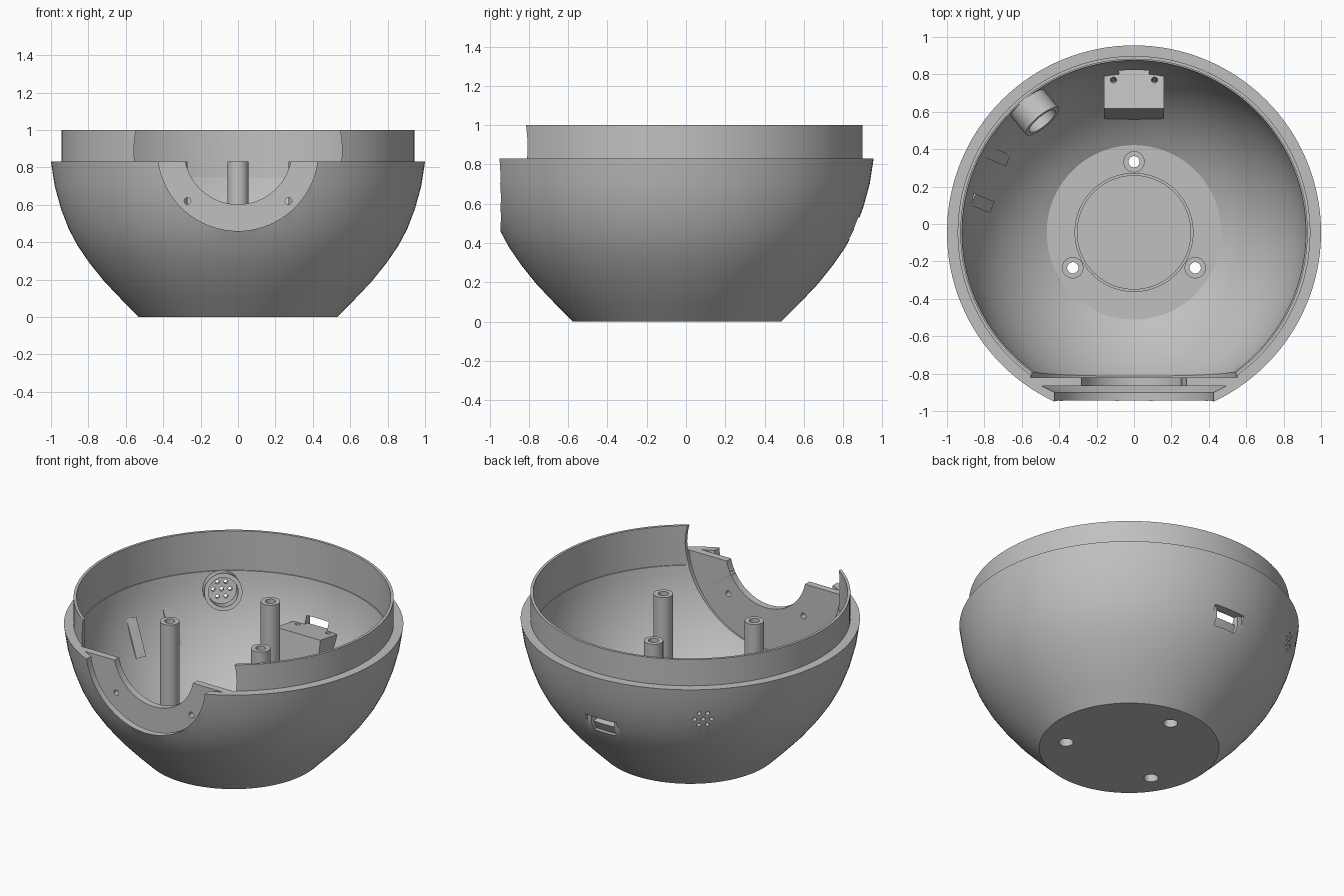
import bpy, bmesh, math
from mathutils import Matrix, Vector

cube = bpy.data.objects.get("Cube")
if cube:
    bpy.data.objects.remove(cube)

CY = -0.045      # y of the bowl axis
FRONT = -0.82    # back face of the flat front wall
RIM = 0.83       # height of the outer rim

grey = bpy.data.materials.new("plain grey")
grey.use_nodes = True
grey.diffuse_color = (0.53, 0.53, 0.53, 1)
grey.node_tree.nodes["Principled BSDF"].inputs["Base Color"].default_value = grey.diffuse_color


def add(name, bm, matrix=None):
    bmesh.ops.recalc_face_normals(bm, faces=bm.faces)
    if matrix:
        bm.transform(matrix)
    mesh = bpy.data.meshes.new(name)
    bm.to_mesh(mesh)
    bm.free()
    mesh.materials.append(grey)
    obj = bpy.data.objects.new(name, mesh)
    bpy.context.collection.objects.link(obj)
    return obj


def lathe(name, points, matrix=None, steps=48, keep_behind=None):
    """Spin a closed (radius, height) outline about z."""
    bm = bmesh.new()
    verts = [bm.verts.new((r, 0, z)) for r, z in points]
    edges = [bm.edges.new((a, b)) for a, b in zip(verts, verts[1:] + verts[:1])
             if a.co.x > 0 or b.co.x > 0]
    bmesh.ops.spin(bm, geom=verts + edges, axis=(0, 0, 1), cent=(0, 0, 0),
                   angle=math.tau, steps=steps, use_merge=False)
    bmesh.ops.remove_doubles(bm, verts=bm.verts, dist=1e-5)
    if keep_behind is not None:
        bmesh.ops.bisect_plane(bm, geom=bm.verts[:] + bm.edges[:] + bm.faces[:],
                               plane_co=(0, keep_behind, 0), plane_no=(0, -1, 0),
                               clear_outer=True)
        bmesh.ops.holes_fill(bm, edges=[e for e in bm.edges if e.is_boundary])
    return add(name, bm, matrix)


def rod(radius, low, high, matrix, steps=20):
    return lathe("cutter", [(0, low), (radius, low), (radius, high), (0, high)], matrix, steps)


def tube(name, outer, inner, low, high, matrix, steps=40):
    return lathe(name, [(inner, low), (outer, low), (outer, high), (inner, high)], matrix, steps)


def box(name, low, high, matrix=None):
    bm = bmesh.new()
    bmesh.ops.create_cube(bm, size=1)
    low, high = Vector(low), Vector(high)
    bm.transform(Matrix.Translation((low + high) / 2) @ Matrix.Diagonal((*(high - low), 1)))
    return add(name, bm, matrix)


def combine(obj, other, operation='DIFFERENCE'):
    other.hide_render = True
    mod = obj.modifiers.new("combine", 'BOOLEAN')
    mod.operation, mod.solver, mod.object = operation, 'EXACT', other
    graph = bpy.context.evaluated_depsgraph_get()
    mesh = bpy.data.meshes.new_from_object(obj.evaluated_get(graph))
    obj.modifiers.clear()
    obj.data = mesh
    bpy.data.objects.remove(other)


axis = Matrix.Translation((0, CY, 0))

# Bowl with stepped lip; spherical hollow with a flat floor, solid at the front wall
outer = [(0, 0), (0.53, 0), (0.62, 0.09), (0.715, 0.19), (0.795, 0.29), (0.857, 0.38),
         (0.905, 0.47), (0.947, 0.58), (0.98, 0.7), (1, RIM), (0.943, RIM), (0.943, 1), (0, 1)]
floor, ledge, radius, centre = 0.05, 0.745, 0.926, 0.85
start, end = (math.asin((z - centre) / radius) for z in (floor, ledge))
arc = [start + (end - start) * i / 16 for i in range(17)]
inner = ([(0, floor)]
         + [(radius * math.cos(t), centre + radius * math.sin(t)) for t in arc]
         + [(0.926, ledge), (0.926, 1.2), (0, 1.2)])
bowl = lathe("bowl", outer, axis, 128)
combine(bowl, lathe("cavity", inner, axis, 128, FRONT - CY))

# Front opening: gap in the lip, round clearance behind the wall,
# then a round recess, a flared slot and a smaller hole through the wall
socket = Matrix.Translation((0, 0, 0.89)) @ Matrix.Rotation(-math.pi / 2, 4, 'X')
combine(bowl, box("lip_gap", (-0.555, -1.2, RIM), (0.555, FRONT, 1.2)))
combine(bowl, rod(0.556, FRONT, -0.5, socket, 96))
combine(bowl, lathe("socket", [(0, -1.1), (0.43, -1.1), (0.43, -0.9), (0.5, -0.865),
                               (0.288, -0.865), (0.288, -0.7), (0, -0.7)], socket, 96))
for side in (-1, 1):
    screw = Matrix.Translation((side * 0.27, 0, 0.62)) @ Matrix.Rotation(-math.pi / 2, 4, 'X')
    combine(bowl, rod(0.018, -0.9, -0.75, screw))

# Hollow posts, wide screw holes through the base and narrow ones at the top
for i in range(3):
    a = math.radians(90 + 120 * i)
    spot = axis @ Matrix.Translation((0.378 * math.cos(a), 0.378 * math.sin(a), 0))
    combine(bowl, rod(0.043, -0.1, 0.1, spot))
    lathe("post_%d" % (i + 1), [(0.043, 0.03), (0.057, 0.03), (0.057, RIM), (0.03, RIM),
                                (0.03, 0.75), (0.043, 0.75)], spot, 40)

# Ring on the floor
tube("floor_ring", 0.318, 0.303, 0.04, 0.06, axis, 96)

# Rear port: window with a shallow outer recess
combine(bowl, box("window", (-0.08, 0.7, 0.42), (0.08, 1.1, 0.53)))
combine(bowl, box("window_recess", (-0.11, 0.855, 0.405), (0.11, 1.1, 0.53)))

# Tilted block that carries the port
tilt = Matrix.Translation((0, 0.617, 0.51)) @ Matrix.Rotation(math.radians(-9), 4, 'X')
block = box("port_block", (-0.16, 0, -0.4), (0.16, 0.35, 0), tilt)
combine(block, lathe("block_trim", inner, axis @ Matrix.Diagonal((1.04, 1.04, 1, 1)), 96),
        'INTERSECT')
for side in (-1, 1):
    combine(block, rod(0.016, -0.08, 0.1, tilt @ Matrix.Translation((side * 0.11, 0.155, 0))))

# Round holder on the rear wall, with a cluster of small through holes
a = math.radians(129.5)
flat = Vector((math.cos(a), math.sin(a), 0))
lean = math.radians(17)
outward = flat * math.cos(lean) - Vector((0, 0, math.sin(lean)))
mount = (Matrix.Translation(Vector((0, CY, 0.675)) + flat * 0.77)
         @ outward.to_track_quat('Z', 'Y').to_matrix().to_4x4())
tube("round_holder", 0.113, 0.088, 0, 0.16, mount)
for i in range(7):
    b = math.tau * i / 6
    r = 0.05 if i < 6 else 0
    combine(bowl, rod(0.012, 0, 0.4, mount @ Matrix.Translation((r * math.cos(b), r * math.sin(b), 0))))

# Two slim parallel pads lying on the sloping side wall
for i, (x, y) in enumerate(((-0.735, 0.365), (-0.82, 0.115))):
    wall = (Matrix.Translation((x, y, 0.455)) @ Matrix.Rotation(math.radians(157), 4, 'Z')
            @ Matrix.Rotation(math.radians(27), 4, 'Y'))
    box("wall_pad_%d" % (i + 1), (-0.015, -0.033, -0.12), (0.02, 0.033, 0.12), wall)

# Smooth curved surfaces, sharp edges kept
bpy.ops.object.select_all(action='DESELECT')
for obj in bpy.context.collection.objects:
    if obj.type == 'MESH' and grey.name in obj.data.materials:
        obj.select_set(True)
        bpy.context.view_layer.objects.active = obj
bpy.ops.object.shade_smooth_by_angle(angle=math.radians(30))
